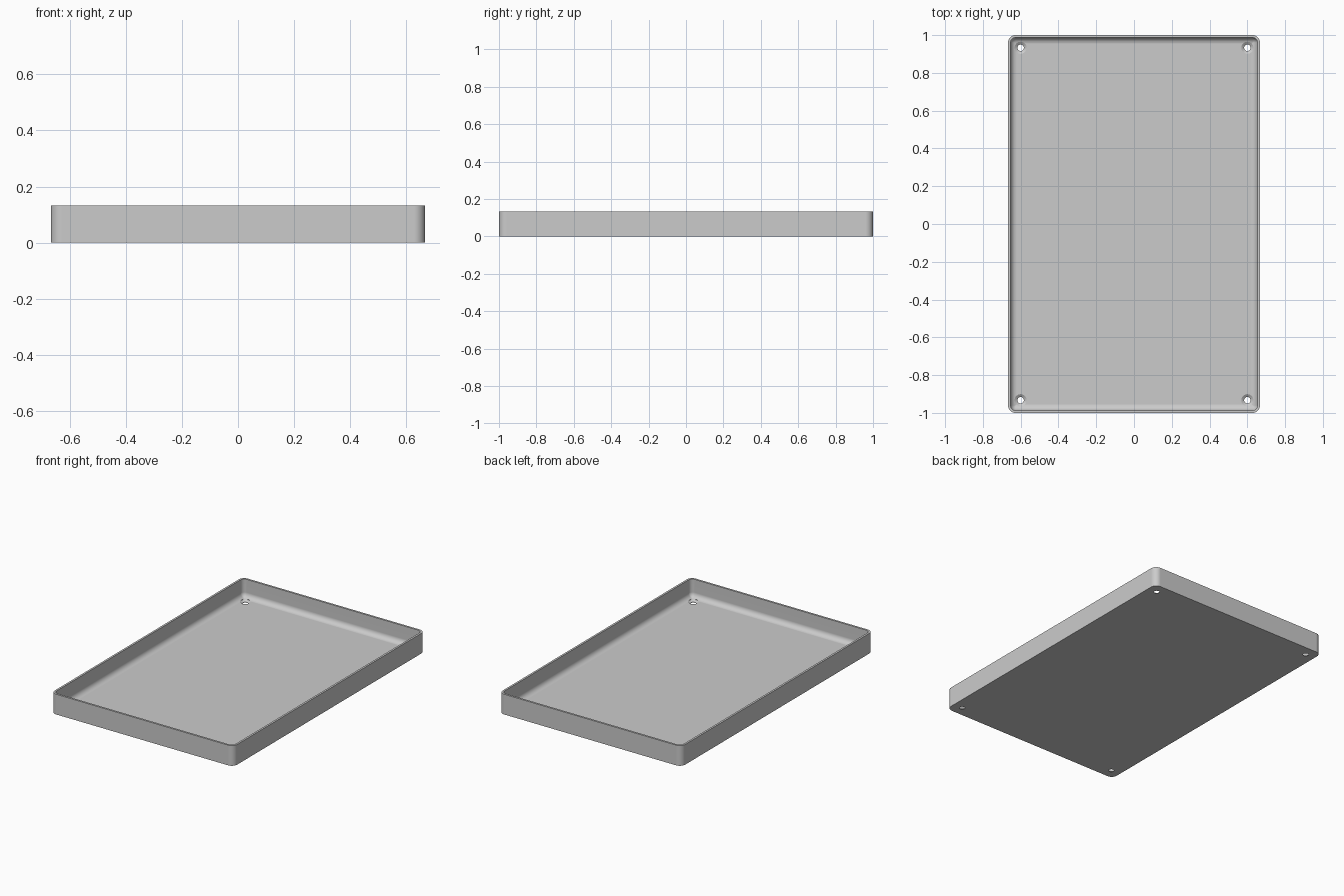
import bpy
import bmesh
from math import sin, cos, pi, radians
from mathutils import Matrix

if "Cube" in bpy.data.objects:
    bpy.data.objects.remove(bpy.data.objects["Cube"], do_unlink=True)

HALF_X, HALF_Y, HEIGHT = 0.6667, 1.0, 0.1333
WALL, FLOOR, CORNER, FILLET = 0.0133, 0.0133, 0.04, 0.034
HOLE_X, HOLE_Y, HOLE_R, SINK_R = 0.6, 0.933, 0.017, 0.032

grey = bpy.data.materials.new("plain grey")
grey.use_nodes = True
colour = (0.6, 0.6, 0.6, 1)
grey.diffuse_color = colour
grey.node_tree.nodes["Principled BSDF"].inputs["Base Color"].default_value = colour


def make_object(name, bm):
    bmesh.ops.recalc_face_normals(bm, faces=bm.faces)
    mesh = bpy.data.meshes.new(name)
    bm.to_mesh(mesh)
    bm.free()
    mesh.materials.append(grey)
    obj = bpy.data.objects.new(name, mesh)
    bpy.context.collection.objects.link(obj)
    return obj


def rounded_loop(bm, inset, z, steps=8):
    """Ring of vertices around a rounded rectangle, moved in by inset."""
    r = max(CORNER - inset, 0.003)
    cx, cy = HALF_X - inset - r, HALF_Y - inset - r
    ring = []
    for corner, (sx, sy) in enumerate([(1, 1), (-1, 1), (-1, -1), (1, -1)]):
        for i in range(steps + 1):
            a = (corner + i / steps) * pi / 2
            ring.append(bm.verts.new((sx * cx + r * cos(a), sy * cy + r * sin(a), z)))
    return ring


def loft(bm, rings):
    for a, b in zip(rings, rings[1:]):
        for i in range(len(a)):
            j = (i + 1) % len(a)
            bm.faces.new((a[i], a[j], b[j], b[i]))
    bm.faces.new(rings[0])
    bm.faces.new(rings[-1])


# Tray: outer wall, rim, inner wall and fillet down to the floor
profile = [(0, 0), (0, HEIGHT), (WALL, HEIGHT)]
for i in range(9):
    a = i / 8 * pi / 2
    profile.append((WALL + FILLET * (1 - cos(a)), FLOOR + FILLET * (1 - sin(a))))
bm = bmesh.new()
loft(bm, [rounded_loop(bm, inset, z) for inset, z in profile])
tray = make_object("tray", bm)

# Countersunk screw holes in the four corners
bm = bmesh.new()
sink_profile = [(HOLE_R, -0.02), (HOLE_R, 0.003), (SINK_R, FLOOR), (SINK_R, 0.06)]
for sx in (-1, 1):
    for sy in (-1, 1):
        rings = []
        for r, z in sink_profile:
            place = Matrix.Translation((sx * HOLE_X, sy * HOLE_Y, z))
            rings.append(bmesh.ops.create_circle(bm, segments=32, radius=r, matrix=place)["verts"])
        loft(bm, rings)
cutter = make_object("screw_hole_cutter", bm)
cutter.hide_render = True

bpy.context.view_layer.objects.active = tray
tray.select_set(True)
cut = tray.modifiers.new("screw holes", 'BOOLEAN')
cut.operation = 'DIFFERENCE'
cut.solver = 'EXACT'
cut.object = cutter
bpy.ops.object.modifier_apply(modifier=cut.name)
bpy.data.objects.remove(cutter, do_unlink=True)

# Smooth rounded parts, crisp edges, flat floor
bpy.ops.object.shade_smooth_by_angle(angle=radians(30))
weighted = tray.modifiers.new("flat floor shading", 'WEIGHTED_NORMAL')
weighted.keep_sharp = True
